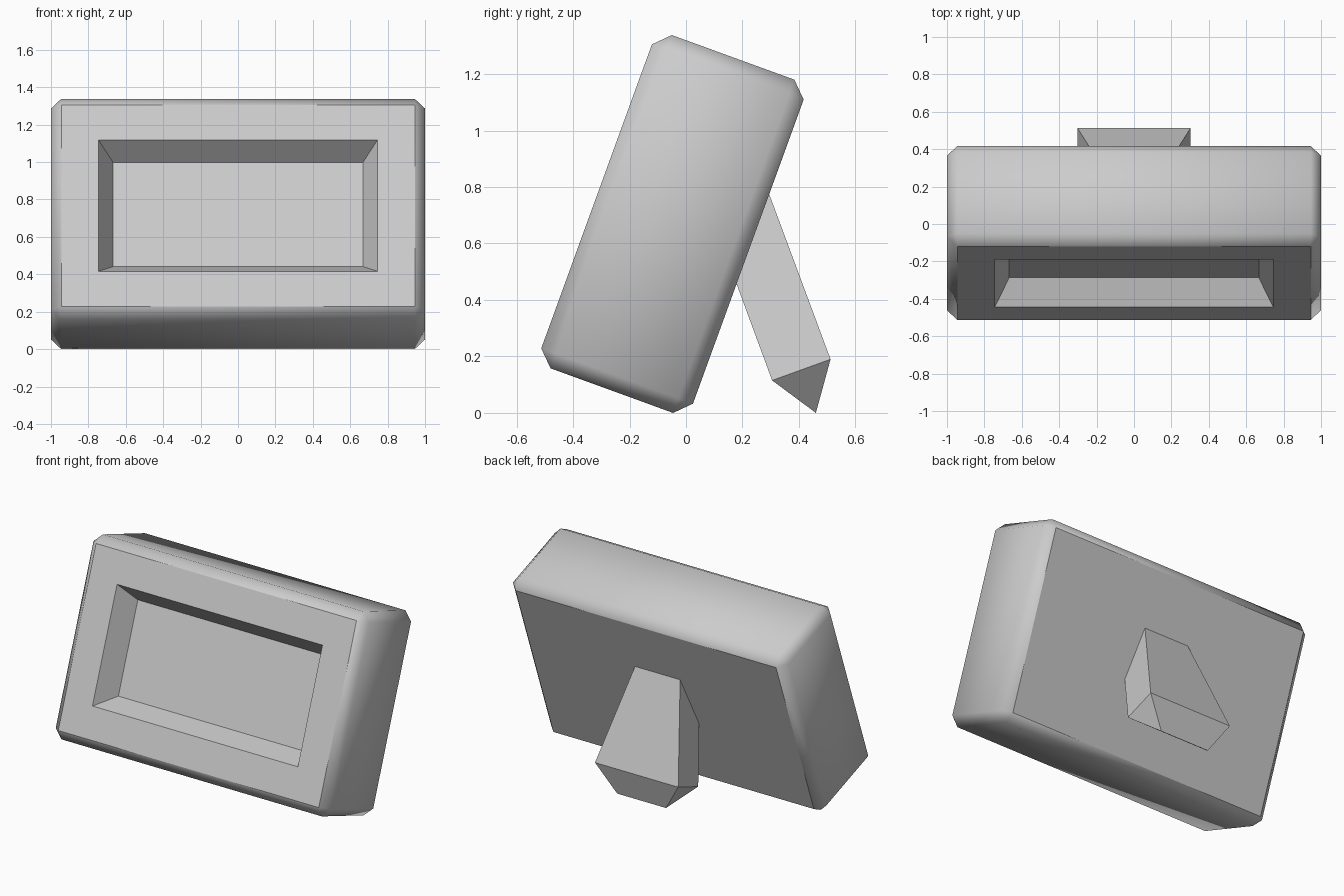
import bpy, bmesh, math
from mathutils import Matrix

if "Cube" in bpy.data.objects:
    bpy.data.objects.remove(bpy.data.objects["Cube"])


def add_object(name, bm):
    mesh = bpy.data.meshes.new(name)
    bm.normal_update()
    bm.to_mesh(mesh)
    bm.free()
    obj = bpy.data.objects.new(name, mesh)
    bpy.context.collection.objects.link(obj)
    return obj


# Frame body: chamfered block, leaning back 20 degrees
bm = bmesh.new()
bmesh.ops.create_cube(bm, size=1, matrix=Matrix.Diagonal((2.0, 0.572, 1.256, 1)))
bmesh.ops.bevel(bm, geom=bm.edges[:], offset=0.055, offset_type='OFFSET',
                segments=1, profile=0.5, affect='EDGES')
bm.normal_update()
for f in bm.faces:
    f.smooth = True

# Flat front and back panels with crisp borders
panels = [f for f in bm.faces if abs(f.normal.y) > 0.99]
for f in panels:
    f.smooth = False
    for e in f.edges:
        e.smooth = False

# Picture recess with sloping walls
front = min(panels, key=lambda f: f.calc_center_median().y)
bmesh.ops.inset_individual(bm, faces=[front], thickness=0.2, use_even_offset=True)
for e in front.edges:
    e.smooth = False
walls = bmesh.ops.inset_individual(bm, faces=[front], thickness=0.078,
                                   use_even_offset=True)['faces']
bmesh.ops.translate(bm, verts=front.verts[:], vec=(0, 0.139, 0))
for f in walls:
    f.smooth = False
    for e in f.edges:
        e.smooth = False
body = add_object("frame_body", bm)
body.location = (0, -0.048, 0.669)
body.rotation_euler = (math.radians(-20), 0, 0)

# Rear stand: tapered leg ending in a wedge foot, as half-width, y, z
stand_profile = [
    (0.135, 0.25, 0.895), (0.135, 0.045, 0.82),   # top, inside the body
    (0.302, 0.512, 0.19), (0.302, 0.305, 0.115),  # widest level
    (0.177, 0.46, 0.0),                           # foot edge
]
bm = bmesh.new()
for w, y, z in stand_profile:
    for side in (-1, 1):
        bm.verts.new((side * w, y, z))
bmesh.ops.convex_hull(bm, input=bm.verts[:])
bmesh.ops.dissolve_limit(bm, angle_limit=math.radians(2),
                         verts=bm.verts[:], edges=bm.edges[:])
bmesh.ops.recalc_face_normals(bm, faces=bm.faces[:])
add_object("rear_stand", bm)
